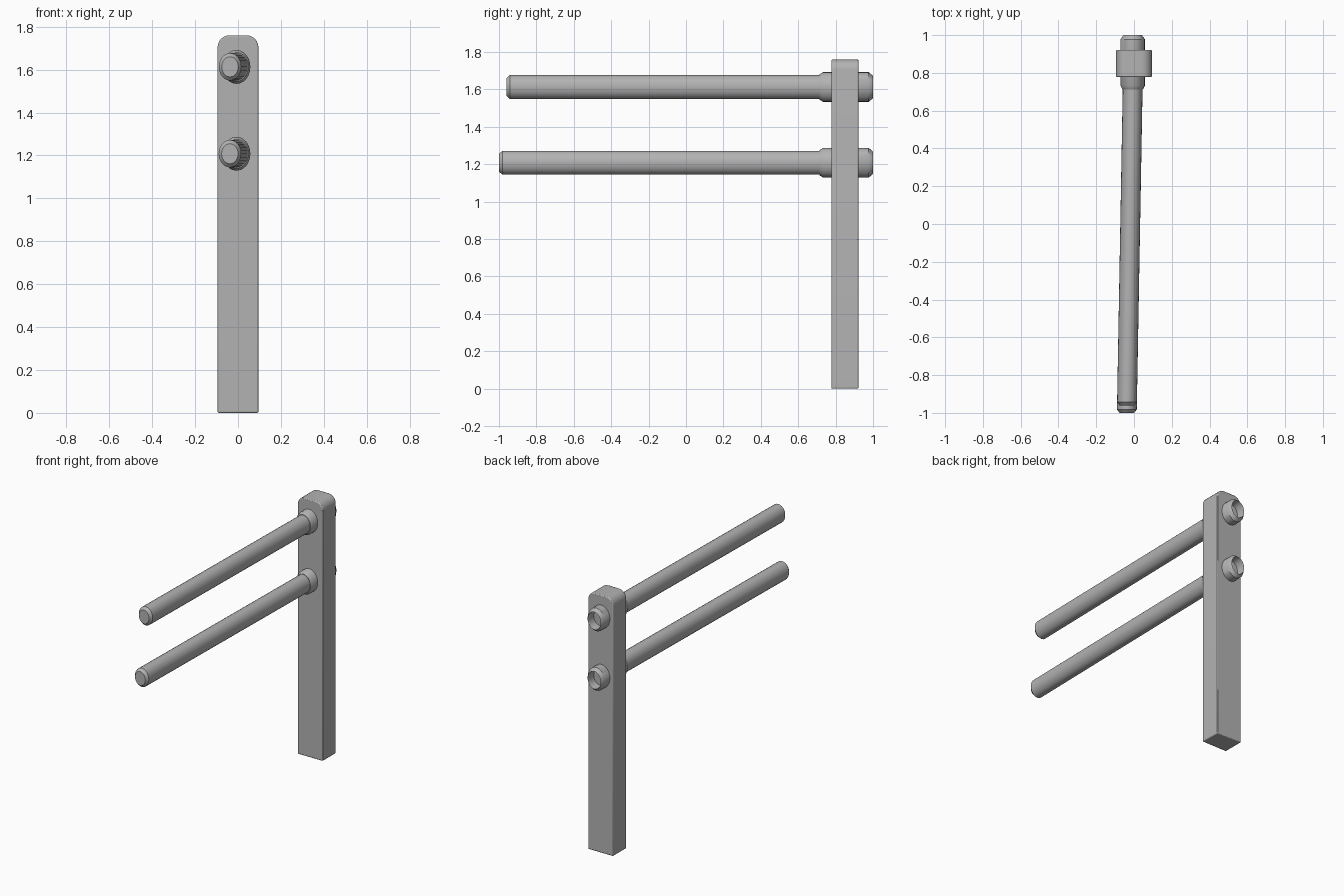
import bpy, bmesh, math
from mathutils import Vector

if "Cube" in bpy.data.objects:
    bpy.data.objects.remove(bpy.data.objects["Cube"])

SQUASH = 0.82  # round parts are narrower in x than in z

grey = bpy.data.materials.new("dark_grey")
grey.diffuse_color = (0.45, 0.45, 0.45, 1)
grey.use_nodes = True
grey.node_tree.nodes["Principled BSDF"].inputs["Base Color"].default_value = grey.diffuse_color


def finish(name, bm, angle=35):
    bmesh.ops.recalc_face_normals(bm, faces=bm.faces)
    mesh = bpy.data.meshes.new(name)
    bm.to_mesh(mesh)
    bm.free()
    mesh.materials.append(grey)
    ob = bpy.data.objects.new(name, mesh)
    bpy.context.collection.objects.link(ob)
    bpy.ops.object.select_all(action='DESELECT')
    ob.select_set(True)
    bpy.context.view_layer.objects.active = ob
    bpy.ops.object.shade_smooth_by_angle(angle=math.radians(angle))
    return ob


def lathe(name, profile, z, center_x, sides=24):
    """Rings of (y, radius) joined along y, capped at both ends."""
    bm = bmesh.new()
    rings = []
    for y, r in profile:
        ring = []
        for i in range(sides):
            a = 2 * math.pi * i / sides
            ring.append(bm.verts.new((center_x(y) + SQUASH * r * math.cos(a),
                                      y, z + r * math.sin(a))))
        rings.append(ring)
    for a, b in zip(rings, rings[1:]):
        for i in range(sides):
            j = (i + 1) % sides
            bm.faces.new((a[i], a[j], b[j], b[i]))
    bm.faces.new(rings[0])
    bm.faces.new(rings[-1])
    return finish(name, bm)


# Post: rectangle with rounded top corners, extruded in y
W, TOP, R, Y0, Y1 = 0.095, 1.76, 0.055, 0.777, 0.922
outline = [(-W, 0), (W, 0)]
for side, start in ((1, 0), (-1, 90)):
    for k in range(7):
        a = math.radians(start + 15 * k)
        outline.append((side * (W - R) + R * math.cos(a), TOP - R + R * math.sin(a)))
bm = bmesh.new()
face = bm.faces.new([bm.verts.new((x, Y0, z)) for x, z in outline])
ext = bmesh.ops.extrude_face_region(bm, geom=[face])
bmesh.ops.translate(bm, vec=Vector((0, Y1 - Y0, 0)),
                    verts=[v for v in ext['geom'] if isinstance(v, bmesh.types.BMVert)])
post = finish("post", bm)
bev = post.modifiers.new("edge_bevel", 'BEVEL')
bev.width = 0.006
bev.segments = 2
bev.limit_method = 'ANGLE'

# Rails, slightly angled in plan, each in a hollow-backed collar
for label, z, front in (("lower", 1.208, -1.0), ("upper", 1.613, -0.96)):
    lathe(label + "_rail",
          [(front, 0.047), (front + 0.018, 0.064), (0.90, 0.064)],
          z, lambda y: -0.007 + 0.018 * (y - 0.72))
    lathe(label + "_collar",
          [(0.713, 0.067), (0.733, 0.079), (0.977, 0.079),
           (1.0, 0.06), (0.94, 0.055)],
          z, lambda y: -0.007)
